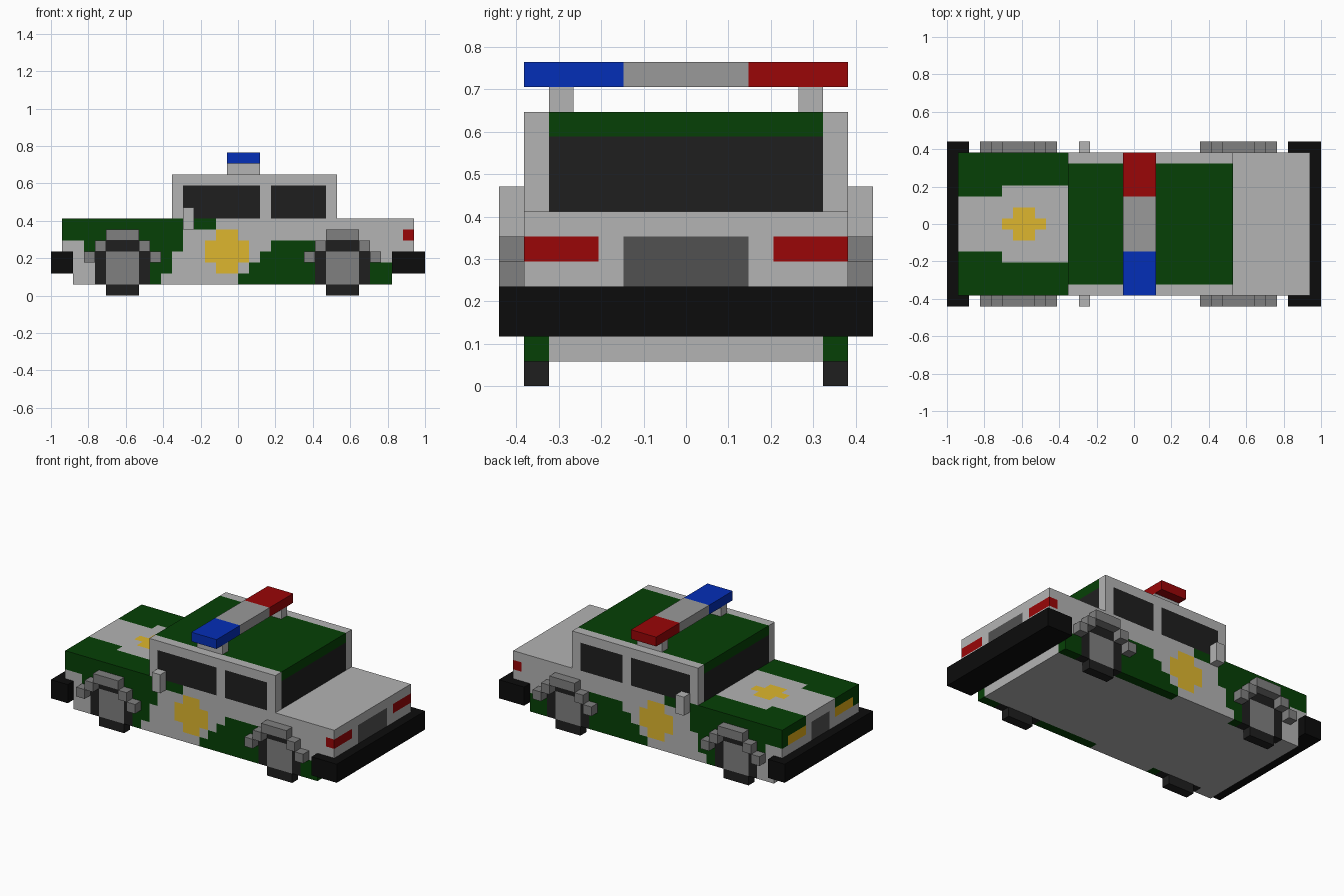
import bpy, bmesh
from mathutils import Vector

if "Cube" in bpy.data.objects:
    bpy.data.objects.remove(bpy.data.objects["Cube"])

U = 2 / 34            # one block; the car is 34 x 15 x 13 blocks
cells = {}            # block position -> part name


def fill(part, x, y, z, mirror=False):
    """Paint a box of blocks (start, end); later paint replaces earlier."""
    for i in range(*x):
        for j in range(*y):
            for k in range(*z):
                cells[i, j, k] = part
                if mirror:
                    cells[i, 14 - j, k] = part


def side(part, x, z):
    """Paint the outer layer of both flanks."""
    fill(part, x, (1, 2), z, True)


# Body shell and cabin
fill("body", (2, 31), (1, 14), (1, 4))
fill("body", (1, 33), (1, 14), (4, 7))
fill("body", (11, 26), (1, 14), (7, 11))

# Green bonnet with a pale centre panel, and green roof
fill("green_paint", (1, 11), (1, 14), (6, 7))
fill("body", (1, 5), (5, 10), (6, 7))
fill("body", (5, 11), (4, 11), (6, 7))
fill("green_paint", (11, 26), (2, 13), (10, 11))

# Green stepped side panels
for x0, x1, k in [(1, 15, 6), (1, 12, 5), (3, 12, 4), (8, 11, 3), (9, 11, 2),
                  (9, 10, 1), (20, 24, 4), (19, 24, 3), (18, 24, 2),
                  (29, 31, 2), (17, 31, 1)]:
    side("green_paint", (x0, x1), (k, k + 1))

# Yellow badges on doors and bonnet
side("badge", (14, 18), (3, 5))
side("badge", (15, 17), (2, 6))
fill("badge", (5, 9), (7, 8), (6, 7))
fill("badge", (6, 8), (6, 9), (6, 7))

# Windows
side("window", (12, 19), (7, 10))
side("window", (20, 25), (7, 10))
for i in (11, 25):
    fill("window", (i, i + 1), (2, 13), (7, 10))

# Headlights, grille, tail lights and rear plate
fill("headlight", (1, 2), (2, 5), (5, 6), True)
fill("grille", (1, 2), (6, 9), (4, 6))
fill("tail_light", (32, 33), (1, 4), (5, 6), True)
fill("grille", (32, 33), (5, 10), (4, 6))

# Bumpers
fill("bumper", (0, 2), (0, 15), (2, 4))
fill("bumper", (31, 34), (0, 15), (2, 4))

# Wheels with hubs and stepped arches
for c in (6, 26):
    side("tyre", (c - 2, c + 3), (1, 4))
    side("tyre", (c - 1, c + 2), (0, 5))
    side("hub", (c - 1, c + 2), (1, 4))
    fill("wheel_arch", (c - 1, c + 2), (0, 1), (5, 6), True)
    for d in (2, 3):
        for i in (c - d, c + d):
            fill("wheel_arch", (i, i + 1), (0, 1), (6 - d, 7 - d), True)

# Door mirrors
fill("door_mirror", (12, 13), (0, 1), (6, 8), True)

# Roof light bar on two posts
fill("light_bar_post", (16, 19), (2, 3), (11, 12), True)
fill("blue_light", (16, 19), (1, 5), (12, 13))
fill("light_bar_centre", (16, 19), (5, 10), (12, 13))
fill("red_light", (16, 19), (10, 14), (12, 13))

# Part colours (0-255 display values)
COLOURS = {
    "body": (178, 178, 178), "door_mirror": (178, 178, 178),
    "light_bar_post": (178, 178, 178), "light_bar_centre": (152, 152, 152),
    "green_paint": (14, 66, 14), "badge": (221, 181, 50),
    "headlight": (221, 170, 30), "tail_light": (152, 14, 16),
    "red_light": (152, 14, 16), "blue_light": (12, 50, 182),
    "window": (36, 36, 36), "tyre": (36, 36, 36), "bumper": (20, 20, 20),
    "grille": (82, 82, 82), "hub": (127, 127, 127),
    "wheel_arch": (127, 127, 127),
}


def build(part, colour):
    """Make one object from the exposed block faces of a part."""
    bm = bmesh.new()
    for cell, owner in cells.items():
        if owner != part:
            continue
        for axis in range(3):
            for sign in (-1, 1):
                n = list(cell)
                n[axis] += sign
                if tuple(n) in cells:
                    continue
                normal = Vector((0, 0, 0))
                normal[axis] = sign
                a = Vector((0, 0, 0))
                a[(axis + 1) % 3] = 0.5
                b = normal.cross(a)
                mid = Vector(cell) + Vector((0.5, 0.5, 0.5)) + normal * 0.5
                mid -= Vector((17, 7.5, 0))
                bm.faces.new([bm.verts.new((mid + p) * U)
                              for p in (a + b, b - a, -a - b, a - b)])
    bmesh.ops.remove_doubles(bm, verts=bm.verts, dist=U / 100)
    bmesh.ops.dissolve_limit(bm, angle_limit=0.01, verts=bm.verts,
                             edges=bm.edges)
    mesh = bpy.data.meshes.new(part)
    bm.to_mesh(mesh)
    bm.free()
    mat = bpy.data.materials.new(part)
    mat.diffuse_color = [(c / 255) ** 2.2 for c in colour] + [1]
    mat.use_nodes = True
    mat.node_tree.nodes["Principled BSDF"].inputs["Base Color"].default_value = mat.diffuse_color
    mesh.materials.append(mat)
    bpy.context.collection.objects.link(bpy.data.objects.new(part, mesh))


for part, colour in COLOURS.items():
    build(part, colour)
